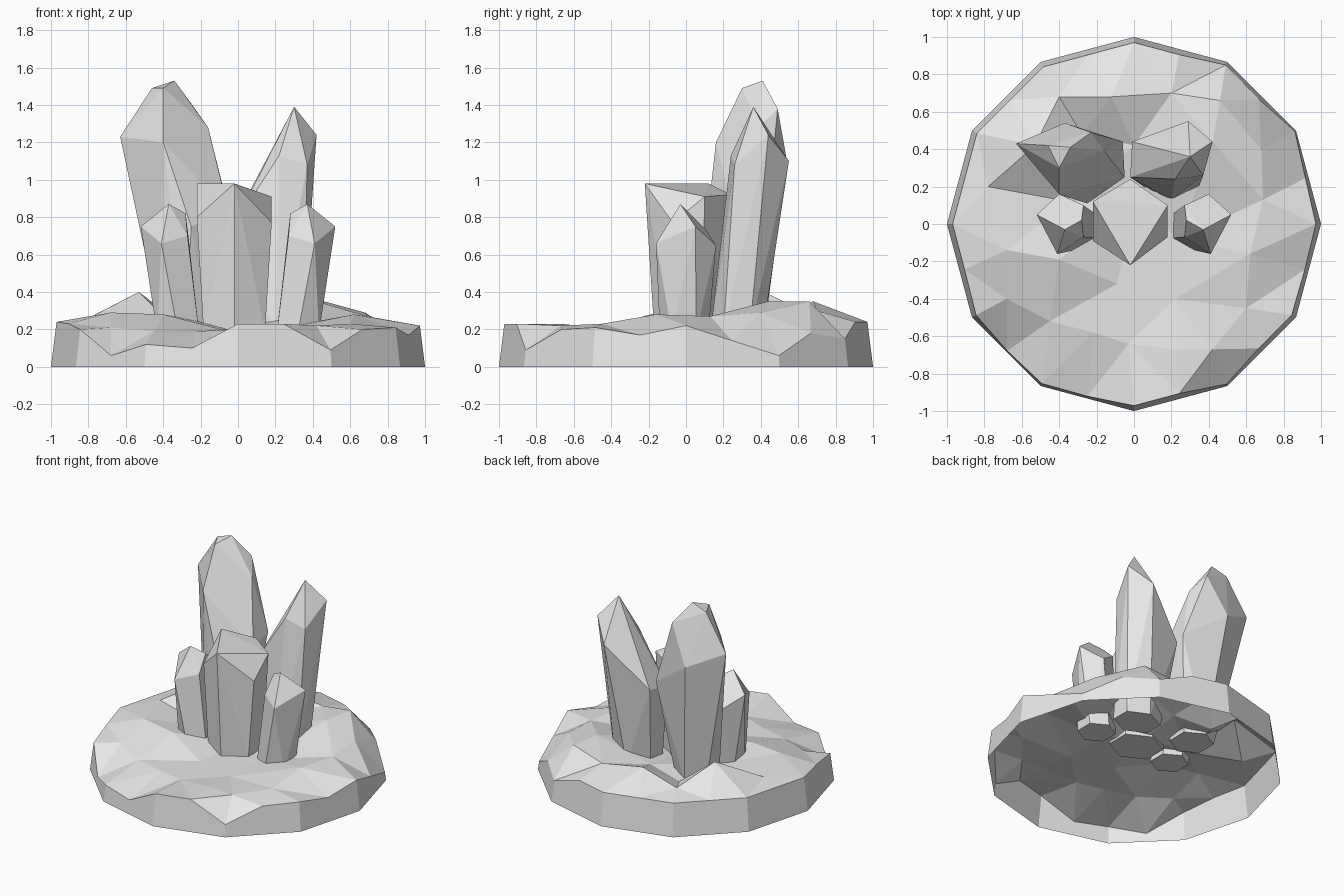
import bpy
import bmesh
from math import sin, cos, pi, radians
from mathutils import Vector, geometry

default = bpy.data.objects.get("Cube")
if default:
    bpy.data.objects.remove(default, do_unlink=True)

stone = bpy.data.materials.new("grey_stone")
stone.use_nodes = True
grey = (0.8, 0.8, 0.8, 1)
stone.diffuse_color = grey
stone.node_tree.nodes["Principled BSDF"].inputs["Base Color"].default_value = grey


def add_object(name, bm):
    """Turn a bmesh into a flat-shaded stone object."""
    mesh = bpy.data.meshes.new(name)
    bm.to_mesh(mesh)
    bm.free()
    mesh.materials.append(stone)
    obj = bpy.data.objects.new(name, mesh)
    bpy.context.collection.objects.link(obj)
    return obj


def crystal(name, base_centre, base_size, base_z, top, mirror=False):
    """Six-sided foot widening up to a faceted top, wrapped in a convex hull."""
    bm = bmesh.new()
    side = -1 if mirror else 1
    cx, cy = base_centre
    rx, ry = base_size
    for i in range(6):
        a = i * pi / 3 + pi / 6
        bm.verts.new((side * (cx + rx * cos(a)), cy + ry * sin(a), base_z))
    for x, y, z in top:
        bm.verts.new((side * x, y, z))
    hull = bmesh.ops.convex_hull(bm, input=bm.verts)
    loose = {v for v in hull["geom_interior"] + hull["geom_unused"]
             if isinstance(v, bmesh.types.BMVert) and v.is_valid and not v.link_faces}
    bmesh.ops.delete(bm, geom=list(loose), context="VERTS")
    bmesh.ops.dissolve_limit(bm, angle_limit=radians(4), verts=bm.verts, edges=bm.edges)
    bmesh.ops.recalc_face_normals(bm, faces=bm.faces)
    return add_object(name, bm)


# Rocky ground: twelve-sided rim with chipped heights, counter-clockwise from +x
rim_heights = [.22, .14, .06, .18, .15, .24, .24, .24, .24, .24, .24, .24,
               .24, .23, .20, .06, .12, .10, .23, .23, .09, .20, .21, .17]
# A shallow bowl around the crystals, ringed by low ridges
ground_points = [
    (-.53, .42, .40), (-.40, .68, .27), (-.12, .68, .35), (.20, .70, .30),
    (.46, .66, .35), (.68, .40, .29), (.69, .13, .27), (.42, .44, .35),
    (-.78, .20, .27), (-.68, -.14, .29), (-.68, -.40, .21), (-.40, -.19, .28),
    (-.45, -.52, .19), (-.09, -.32, .20), (.22, -.40, .20), (.24, -.08, .21),
    (.60, -.45, .23), (.42, -.67, .22), (.23, -.67, .23), (-.03, -.64, .20),
    (-.22, -.58, .19), (.62, -.16, .28), (-.35, .12, .22), (0, .12, .20),
    (0, .42, .24), (-.28, .48, .21),
]

count = len(rim_heights)
foot, rim = [], []
for i, z in enumerate(rim_heights):
    a = i * 2 * pi / count
    r = cos(pi / 12) if i % 2 else 1
    foot.append(Vector((r * cos(a), r * sin(a), 0)))
    rim.append(Vector((r * cos(a) * (1 - z / 8), r * sin(a) * (1 - z / 8), z)))

points = rim + [Vector(p) for p in ground_points]
flat, _, tris, origins, _, _ = geometry.delaunay_2d_cdt(
    [p.xy for p in points], [], [list(range(count))], 1, 1e-5)

bm = bmesh.new()
surface = [bm.verts.new(points[o[0]]) for o in origins]
lookup = {o[0]: v for o, v in zip(origins, surface)}
for tri in tris:
    face = bm.faces.new([surface[i] for i in tri])
    face.normal_update()
    if face.normal.z < 0:
        face.normal_flip()

# Outer wall, open underneath
foot_verts = [bm.verts.new(p) for p in foot]
for i in range(count):
    j = (i + 1) % count
    bm.faces.new((foot_verts[i], foot_verts[j], lookup[j], lookup[i]))
bmesh.ops.dissolve_limit(bm, angle_limit=radians(3), verts=[], edges=bm.edges)
add_object("rock_base", bm)

# Centre crystal with a slanted, broken-off top
crystal("centre_crystal", (-.02, 0), (.19, .17), .19, [
    (-.02, -.22, .98), (-.22, .12, .98), (-.02, .24, .92),
    (.18, .10, .91), (.18, -.07, .77), (-.22, -.09, .80)])

# Tall blunt crystal behind
crystal("tall_crystal", (-.28, .27), (.15, .15), .20, [
    (-.46, .42, 1.49), (-.40, .30, 1.49), (-.34, .41, 1.53),
    (-.23, .49, 1.38), (-.16, .39, 1.28), (-.63, .43, 1.23),
    (-.40, .16, 1.20), (-.37, .54, 1.10), (-.05, .25, .83), (-.06, .44, .88),
    (-.25, .11, .75)])

# Pointed crystal behind
crystal("pointed_crystal", (.20, .27), (.17, .14), .18, [
    (.30, .36, 1.39), (.42, .44, 1.24), (.29, .55, 1.10),
    (.37, .26, 1.08), (.22, .24, 1.13), (-.01, .44, .80), (-.02, .25, .76)])

# Matching small crystals at either side
small_top = [
    (.37, -.03, .87), (.28, .02, .82), (.52, .05, .75), (.41, -.16, .66),
    (.40, .16, .65), (.27, .10, .74), (.27, -.07, .70)]
for name, mirror in (("small_crystal_left", False), ("small_crystal_right", True)):
    crystal(name, (.32, -.01), (.13, .13), .18, small_top, mirror)
